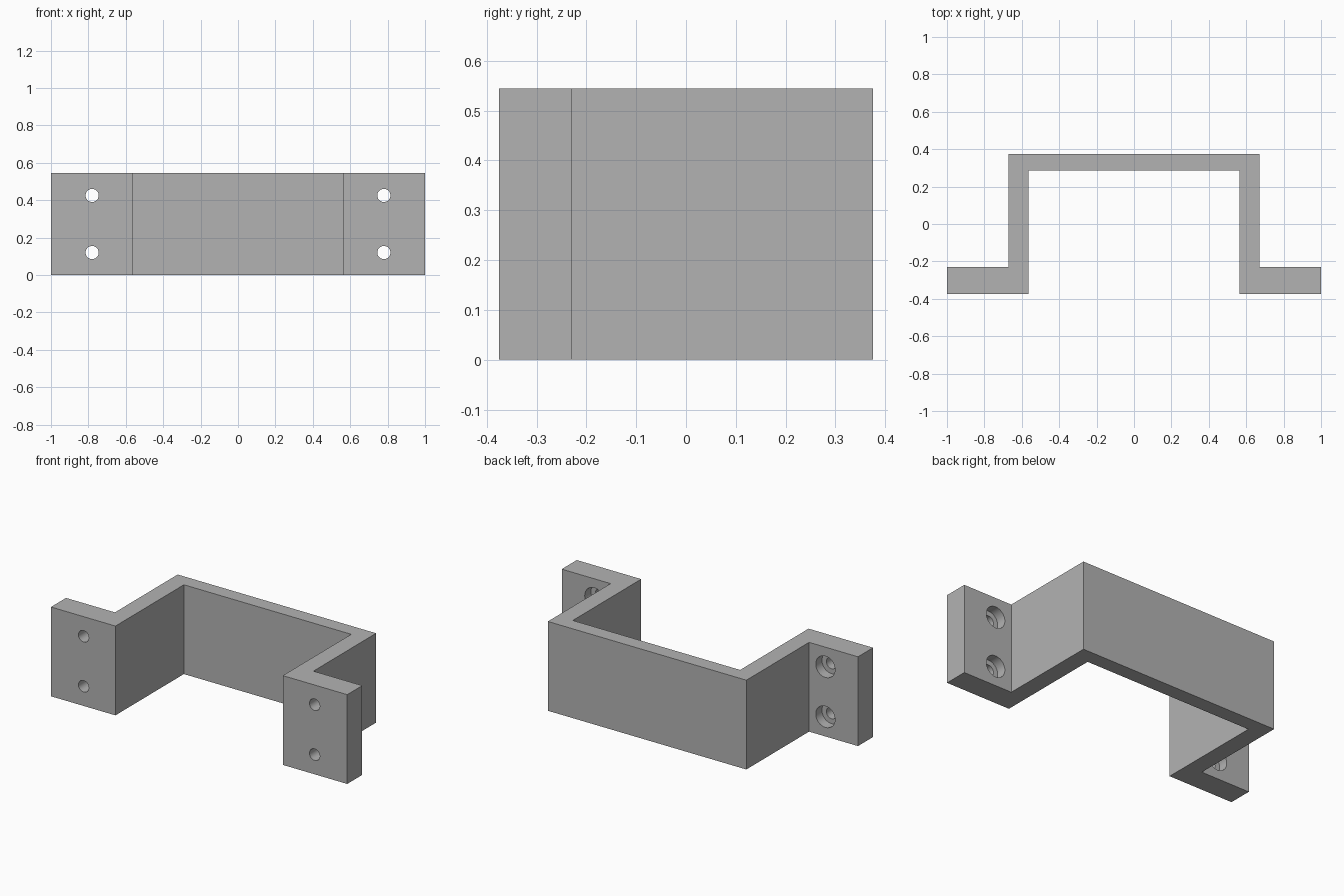
import bpy, bmesh
from mathutils import Matrix

cube = bpy.data.objects.get("Cube")
if cube:
    bpy.data.objects.remove(cube, do_unlink=True)

HEIGHT = 0.545
FRONT, BACK = -0.375, 0.375
FLANGE_BACK = -0.23
HOLE_X, HOLE_Z = 0.78, (0.12, 0.425)

grey = bpy.data.materials.new("plain grey")
grey.use_nodes = True
colour = (0.45, 0.45, 0.45, 1)
grey.diffuse_color = colour
grey.node_tree.nodes["Principled BSDF"].inputs["Base Color"].default_value = colour


def add_object(name, bm):
    bmesh.ops.recalc_face_normals(bm, faces=bm.faces[:])
    mesh = bpy.data.meshes.new(name)
    bm.to_mesh(mesh)
    bm.free()
    mesh.materials.append(grey)
    obj = bpy.data.objects.new(name, mesh)
    bpy.context.collection.objects.link(obj)
    return obj


# Bracket: half of the hat-shaped profile, mirrored and extruded upwards
half = [(0.565, 0.285), (0.565, FRONT), (1, FRONT),
        (1, FLANGE_BACK), (0.67, FLANGE_BACK), (0.67, BACK)]
outline = half + [(-x, y) for x, y in reversed(half)]
bm = bmesh.new()
base = bm.faces.new([bm.verts.new((x, y, 0)) for x, y in outline])
top = bmesh.ops.extrude_face_region(bm, geom=[base])["geom"]
bmesh.ops.translate(bm, vec=(0, 0, HEIGHT),
                    verts=[v for v in top if isinstance(v, bmesh.types.BMVert)])
bracket = add_object("bracket", bm)


def drill(name, radius, y0, y1):
    """Cut one cylinder per screw position between two depths."""
    bm = bmesh.new()
    for side in (-1, 1):
        for z in HOLE_Z:
            place = (Matrix.Translation((side * HOLE_X, (y0 + y1) / 2, z))
                     @ Matrix.Rotation(1.570796, 4, "X"))
            bmesh.ops.create_cone(bm, cap_ends=True, segments=48, radius1=radius,
                                  radius2=radius, depth=y1 - y0, matrix=place)
    cutter = add_object(name, bm)
    cutter.hide_render = True
    cutter.hide_viewport = True
    cutter.display_type = "WIRE"
    cut = bracket.modifiers.new(name, "BOOLEAN")
    cut.operation = "DIFFERENCE"
    cut.solver = "EXACT"
    cut.object = cutter


# Screw holes, with wider counterbores sunk from the back of the flanges
drill("screw_hole_cutter", 0.035, FRONT - 0.05, FLANGE_BACK + 0.05)
drill("counterbore_cutter", 0.065, FLANGE_BACK - 0.06, FLANGE_BACK + 0.05)

# Smooth the hole walls while keeping every edge crisp
bpy.ops.object.select_all(action="DESELECT")
bracket.select_set(True)
bpy.context.view_layer.objects.active = bracket
for modifier in list(bracket.modifiers):
    bpy.ops.object.modifier_apply(modifier=modifier.name)
bpy.ops.object.shade_smooth_by_angle()
